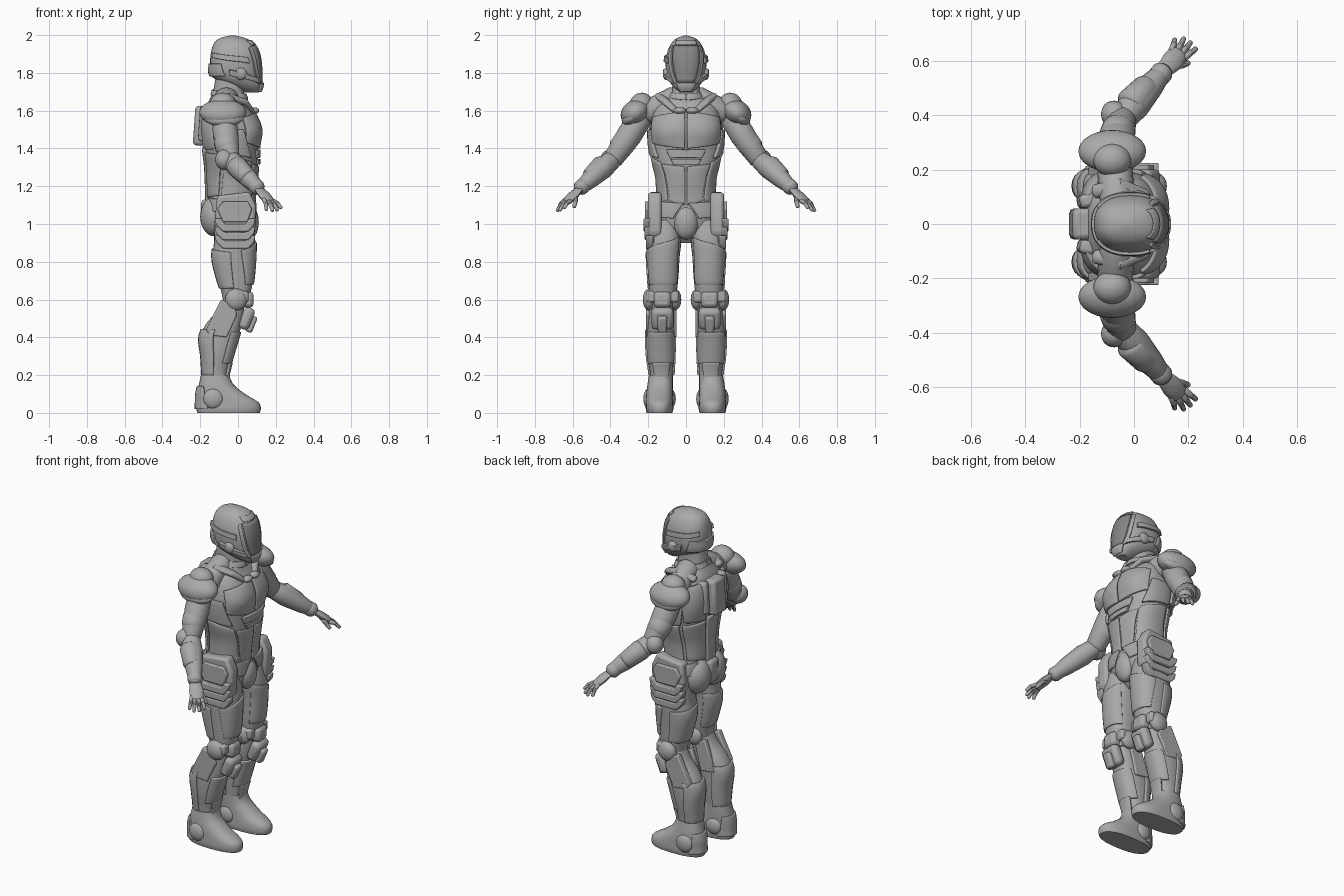
import bpy, bmesh, math
from mathutils import Vector, Matrix, Euler

if "Cube" in bpy.data.objects:
    bpy.data.objects.remove(bpy.data.objects["Cube"])

def material(name, v):
    m = bpy.data.materials.new(name)
    m.diffuse_color = (v, v, v, 1)
    m.use_nodes = True
    m.node_tree.nodes["Principled BSDF"].inputs["Base Color"].default_value = m.diffuse_color
    return m

ARMOUR = material("armour_grey", 0.40)
VISOR = material("visor_grey", 0.24)

def finish(name, bm, mirror=True, bevel=0, solid=0, mat=ARMOUR, recalc=True):
    if recalc:
        bmesh.ops.recalc_face_normals(bm, faces=bm.faces)
    me = bpy.data.meshes.new(name)
    bm.to_mesh(me)
    bm.free()
    ob = bpy.data.objects.new(name, me)
    bpy.context.collection.objects.link(ob)
    me.materials.append(mat)
    if solid:
        s = ob.modifiers.new("thickness", 'SOLIDIFY')
        s.thickness, s.offset = solid, 1
    if bevel:
        b = ob.modifiers.new("bevel", 'BEVEL')
        b.width, b.segments, b.limit_method = bevel, 2, 'ANGLE'
    if mirror:
        m = ob.modifiers.new("mirror", 'MIRROR')
        m.use_axis = (False, True, False)
        m.use_mirror_merge = False
    return ob

def sample(rows, z):
    """Smooth value of a (z, xc, yc, rx, ry) profile at a height."""
    z = min(max(z, rows[0][0]), rows[-1][0])
    i = max(k for k in range(len(rows) - 1) if rows[k][0] <= z + 1e-9)
    a, b = rows[i], rows[i + 1]
    p, q = rows[max(i - 1, 0)], rows[min(i + 2, len(rows) - 1)]
    h = b[0] - a[0]
    t = (z - a[0]) / h
    out = []
    for k in range(1, 5):
        m0 = (b[k] - p[k]) / (b[0] - p[0]) * h
        m1 = (q[k] - a[k]) / (q[0] - a[0]) * h
        out.append((2*t**3 - 3*t*t + 1) * a[k] + (t**3 - 2*t*t + t) * m0
                   + (3*t*t - 2*t**3) * b[k] + (t**3 - t*t) * m1)
    return out

def on_surface(rows, deg, z, off=0, n=2.4):
    x, y, rx, ry = sample(rows, z)
    c, s = math.cos(math.radians(deg)), math.sin(math.radians(deg))
    f = lambda v: math.copysign(abs(v) ** (2 / n), v)
    return Vector((x + (rx + off) * f(c), y + (ry + off) * f(s), z))

def skin_rings(bm, rings):
    vr = [[bm.verts.new(p) for p in r] for r in rings]
    for a, b in zip(vr, vr[1:]):
        for i in range(len(a)):
            j = (i + 1) % len(a)
            bm.faces.new((a[i], a[j], b[j], b[i]))
    bm.faces.new(vr[0][::-1])
    bm.faces.new(vr[-1])

def loft(name, rows, mirror=True, levels=20, seg=32):
    bm = bmesh.new()
    z0, z1 = rows[0][0], rows[-1][0]
    skin_rings(bm, [[on_surface(rows, 360 * i / seg, z0 + (z1 - z0) * k / levels)
                     for i in range(seg)] for k in range(levels + 1)])
    return finish(name, bm, mirror)

def panel(name, rows, corners, thick=0.016, bulge=0, mirror=True, mat=ARMOUR, off=-0.003, n=10):
    """Armour plate over a lofted part; corners are (degrees, z), counter-clockwise."""
    bm = bmesh.new()
    a, b, c, d = [Vector(k) for k in corners]
    g = []
    for j in range(n + 1):
        v = j / n
        line = []
        for i in range(n + 1):
            u = i / n
            q = a.lerp(b, u).lerp(d.lerp(c, u), v)
            o = off + bulge * math.sin(math.pi * u) * math.sin(math.pi * v)
            line.append(bm.verts.new(on_surface(rows, q.x, q.y, o)))
        g.append(line)
    for j in range(n):
        for i in range(n):
            bm.faces.new((g[j][i], g[j][i+1], g[j+1][i+1], g[j+1][i]))
    return finish(name, bm, mirror, 0.004 if thick > 0.01 else 0, thick, mat, False)

def tube(name, pts, radii, flat=1.0, side=(0, 0, 1), mirror=True, seg=16):
    """Round-ended limb along points; flat squeezes it along one side."""
    pts = [Vector(p) for p in pts]
    d0, d1 = (pts[0] - pts[1]).normalized(), (pts[-1] - pts[-2]).normalized()
    cap = ((1.0, 0.15), (0.85, 0.6), (0.5, 0.87))
    ps = [pts[0] + d0 * radii[0] * 0.5 * k for k, _ in cap] + pts \
        + [pts[-1] + d1 * radii[-1] * 0.5 * k for k, _ in cap[::-1]]
    rs = [radii[0] * k for _, k in cap] + list(radii) + [radii[-1] * k for _, k in cap[::-1]]
    rings = []
    for i, p in enumerate(ps):
        t = (ps[min(i + 1, len(ps) - 1)] - ps[max(i - 1, 0)]).normalized()
        u = t.cross(Vector(side)).normalized()
        w = u.cross(t)
        rings.append([p + rs[i] * (u * math.cos(a) + w * math.sin(a) * flat)
                      for a in (2 * math.pi * k / seg for k in range(seg))])
    bm = bmesh.new()
    skin_rings(bm, rings)
    return finish(name, bm, mirror)

def ball(name, loc, scale, rot=(0, 0, 0), mirror=True):
    bm = bmesh.new()
    m = Matrix.LocRotScale(Vector(loc), Euler([math.radians(r) for r in rot]), Vector(scale))
    bmesh.ops.create_uvsphere(bm, u_segments=24, v_segments=14, radius=1, matrix=m)
    return finish(name, bm, mirror)

def box(name, loc, size, rot=(0, 0, 0), bevel=0.012, mirror=True):
    bm = bmesh.new()
    m = Matrix.LocRotScale(Vector(loc), Euler([math.radians(r) for r in rot]), Vector(size))
    bmesh.ops.create_cube(bm, size=1, matrix=m)
    return finish(name, bm, mirror, bevel)

def plate(name, outline, y0, y1, bevel=0.006):
    """Flat side plate: (x, z) outline extruded in y."""
    bm = bmesh.new()
    skin_rings(bm, [[(x, y, z) for x, z in outline] for y in (y0, y1)])
    return finish(name, bm, True, bevel)

# torso
TORSO = [(1.08, -.035, 0, .12, .155), (1.15, -.035, 0, .123, .15), (1.25, -.03, 0, .13, .155),
         (1.32, -.03, 0, .135, .172), (1.42, -.035, 0, .142, .188), (1.5, -.035, 0, .148, .19),
         (1.57, -.045, 0, .135, .18), (1.62, -.055, 0, .115, .16), (1.66, -.055, 0, .095, .11),
         (1.70, -.05, 0, .08, .08)]
loft("torso", TORSO, False, 30, 40)
panel("chest_plate", TORSO, [(1, 1.40), (62, 1.43), (66, 1.56), (1, 1.59)], bulge=0.012)
panel("upper_abdomen", TORSO, [(-24, 1.35), (24, 1.35), (30, 1.395), (-30, 1.395)], mirror=False)
panel("middle_abdomen", TORSO, [(-18, 1.315), (18, 1.315), (23, 1.345), (-23, 1.345)], mirror=False)
panel("belly_plate", TORSO, [(1, 1.10), (30, 1.12), (44, 1.32), (1, 1.305)], 0.011)
panel("oblique_plate", TORSO, [(34, 1.12), (112, 1.13), (105, 1.37), (47, 1.33)], 0.012)
panel("flank_plate", TORSO, [(50, 1.35), (110, 1.38), (115, 1.50), (70, 1.50)], 0.018)
panel("shoulder_blade", TORSO, [(116, 1.40), (160, 1.40), (160, 1.62), (112, 1.60)], 0.024, 0.01)
panel("lower_back_plate", TORSO, [(118, 1.15), (168, 1.14), (165, 1.38), (112, 1.37)], 0.013)
panel("spine_plate", TORSO, [(170, 1.12), (190, 1.12), (192, 1.40), (168, 1.40)], 0.02, mirror=False)
box("back_pack", (-.195, 0, 1.52), (.075, .115, .21), (0, 4, 0), 0.018, False)
box("pack_side", (-.175, .085, 1.53), (.06, .05, .19), (0, 4, 12), 0.015)
tube("collar_strap", [(.075, .045, 1.59), (.035, .105, 1.645), (-.05, .14, 1.675), (-.14, .12, 1.645)],
     [.02, .026, .028, .026], 0.7)
ball("collar_button", (.087, .033, 1.60), (.025, .033, .018))
tube("trapezius", [(-.06, .06, 1.665), (-.07, .2, 1.59)], [.065, .065])

# neck
NECK = [(1.60, -.05, 0, .09, .09), (1.66, -.05, 0, .095, .09), (1.70, -.05, 0, .082, .075),
        (1.78, -.04, 0, .078, .072)]
loft("neck", NECK, False)
panel("neck_ring", NECK, [(0, 1.655), (180, 1.68), (180, 1.71), (0, 1.685)], 0.012, n=16)

# helmet
HEAD = [(1.695, .075, 0, .035, .03), (1.73, .04, 0, .085, .07), (1.78, -.008, 0, .13, .098),
        (1.85, -.015, 0, .132, .108), (1.91, -.018, 0, .125, .099), (1.96, -.022, 0, .103, .075),
        (1.985, -.028, 0, .066, .047), (1.998, -.03, 0, .012, .01)]
loft("helmet", HEAD, False, 30, 40)
panel("visor", HEAD, [(-24, 1.75), (24, 1.75), (42, 1.94), (-42, 1.94)], 0.009, 0.004, False, VISOR)
panel("visor_rim", HEAD, [(27, 1.735), (40, 1.75), (55, 1.93), (45, 1.94)], 0.013)
panel("chin_guard", HEAD, [(-35, 1.705), (35, 1.705), (32, 1.748), (-32, 1.748)], 0.014, mirror=False)
panel("brow_plate", HEAD, [(-38, 1.945), (38, 1.945), (45, 1.968), (-45, 1.968)], 0.007, mirror=False)
panel("jaw_bar", HEAD, [(38, 1.745), (100, 1.79), (100, 1.82), (40, 1.775)], 0.02)
panel("temple_bar", HEAD, [(60, 1.85), (150, 1.88), (150, 1.905), (60, 1.88)], 0.014)
panel("nape_plate", HEAD, [(110, 1.785), (250, 1.785), (240, 1.85), (120, 1.85)], 0.012, mirror=False, n=16)
ball("ear_disc", (.015, .105, 1.795), (.032, .018, .032))

# pelvis
PELVIS = [(.90, -.03, 0, .05, .05), (.96, -.03, 0, .1, .13), (1.03, -.035, 0, .122, .175),
          (1.09, -.035, 0, .122, .18), (1.15, -.035, 0, .12, .16)]
loft("pelvis", PELVIS, False, 14, 36)
panel("belt", PELVIS, [(18, 1.03), (150, 1.07), (150, 1.135), (2, 1.11)], 0.016, n=16)
ball("groin_guard", (.06, 0, 1.01), (.05, .066, .092), mirror=False)
ball("seat_guard", (-.125, .07, 1.04), (.075, .085, .105))
box("tail_guard", (-.165, 0, 1.06), (.06, .09, .14), (0, 0, 0), 0.02, False)
plate("hip_block", [(-.11, 1.15), (.06, 1.17), (.095, 1.1), (.09, .95), (.05, .9), (-.09, .92), (-.125, 1.0)],
      .13, .2, 0.015)
plate("hip_plate", [(-.11, 1.08), (-.08, 1.12), (.05, 1.12), (.075, 1.08), (.05, 1.01), (-.08, 1.01)], .18, .218)
for k, z in enumerate((1.0, .955, .91)):
    plate("hip_strip_%d" % (k + 1), [(-.125, z + .03), (-.09, z + .03), (-.07, z), (.04, z), (.06, z + .03), (.092, z + .03),
          (.085, z - .005), (.055, z - .04), (-.08, z - .04), (-.115, z - .005)], .17, .225 - .006 * k)

# thighs
THIGH = [(.56, -.015, .125, .06, .06), (.64, -.01, .122, .078, .073), (.72, -.015, .12, .097, .08),
         (.82, -.022, .12, .112, .086), (.92, -.018, .116, .108, .092), (1.02, -.03, .11, .1, .085)]
loft("thigh", THIGH)
panel("front_thigh_plate", THIGH, [(-60, .68), (60, .68), (75, .86), (-50, .93)], 0.011)
panel("rear_thigh_plate", THIGH, [(95, .66), (240, .66), (240, .88), (95, .85)], 0.011)

# knees
ball("knee_disc", (-.01, .195, .6), (.058, .034, .058))
ball("inner_knee_disc", (-.01, .055, .6), (.055, .03, .055))
box("knee_cap", (.045, .125, .6), (.075, .09, .085), (0, 0, 0), 0.02)
box("knee_band", (.01, .125, .615), (.09, .175, .06))
box("shin_cap", (.045, .125, .5), (.06, .115, .12), (0, 22, 0), 0.022)
box("shin_cap_ridge", (.07, .125, .47), (.04, .05, .09), (0, 22, 0), 0.012)

# shins
SHIN = [(.10, -.12, .135, .063, .062), (.2, -.12, .13, .064, .06), (.3, -.11, .134, .08, .07),
        (.40, -.1, .135, .1, .074), (.47, -.075, .133, .095, .073), (.55, -.035, .13, .068, .066),
        (.62, -.02, .125, .05, .055)]
loft("shin", SHIN)
panel("calf_plate", SHIN, [(95, .2), (265, .2), (255, .44), (105, .44)], 0.014)
panel("front_shin_plate", SHIN, [(-70, .26), (70, .26), (60, .43), (-60, .43)], 0.012)
panel("ankle_plate", SHIN, [(-30, .14), (30, .14), (35, .27), (-35, .27)], 0.016)
plate("outer_shin_plate", [(-.09, .6), (-.02, .57), (-.005, .52), (-.06, .4), (-.15, .41), (-.17, .44)], .175, .212)
plate("inner_shin_plate", [(-.09, .59), (-.02, .56), (-.06, .4), (-.15, .41)], .05, .08)

# boots
BOOT = [(0, -.05, .14, .165, .068), (.02, -.05, .14, .171, .073), (.055, -.055, .14, .165, .072),
        (.1, -.09, .14, .128, .07), (.15, -.115, .137, .092, .067), (.2, -.122, .133, .074, .063)]
loft("boot", BOOT)
panel("heel_guard", BOOT, [(125, .02), (235, .02), (230, .14), (130, .14)], 0.012)
ball("ankle_disc", (-.13, .198, .075), (.054, .028, .054))
ball("inner_ankle_disc", (-.13, .08, .075), (.05, .026, .05))

# shoulders
ball("shoulder_pad", (-.08, .268, 1.59), (.125, .082, .066), (-32, 0, 0))
ball("shoulder_rim", (-.075, .285, 1.565), (.108, .062, .04), (-36, 0, 0))
ball("shoulder_cap", (-.08, .235, 1.635), (.07, .062, .06), (-20, 0, 0))

# arms
ELBOW = Vector((-.045, .385, 1.345))
WRIST = Vector((.11, .565, 1.185))
tube("upper_arm", [(-.075, .245, 1.56), (-.065, .3, 1.47), ELBOW], [.066, .068, .054])
tube("upper_arm_band", [(-.064, .32, 1.44), (-.056, .35, 1.4)], [.066, .063])
ball("elbow_disc", ELBOW + Vector((-.025, .015, -.005)), (.05, .055, .055), (0, 0, 30))
axis = WRIST - ELBOW
tube("forearm", [ELBOW, ELBOW + axis * .3, ELBOW + axis * .7, WRIST], [.05, .058, .048, .033])
tube("forearm_guard", [ELBOW + axis * .28 + Vector((-.008, .008, .008)),
     ELBOW + axis * .62 + Vector((-.006, .006, .006))], [.058, .05])
tube("wrist_cuff", [ELBOW + axis * .88, ELBOW + axis * .97], [.041, .041])

# hands
tube("palm", [WRIST, (.14, .597, 1.152), (.162, .625, 1.125)], [.03, .04, .036], 0.5, (.3, .35, .6))
tips = [(.150, .678, 1.075), (.183, .682, 1.07), (.208, .668, 1.073), (.228, .645, 1.085)]
for k, tip in enumerate(tips):
    root = Vector((.138 + .016 * k, .638 - .009 * k, 1.13 - .003 * k))
    mid = root.lerp(Vector(tip), .5) + Vector((.003, .003, .006))
    tube("finger_%d" % (k + 1), [root, mid, tip], [.012, .0115, .009], seg=10)
tube("thumb", [(.145, .585, 1.15), (.178, .585, 1.12), (.2, .592, 1.092)], [.015, .013, .01], seg=10)

# smooth shading with crisp edges
bpy.ops.object.select_all(action='SELECT')
bpy.context.view_layer.objects.active = bpy.context.selected_objects[0]
bpy.ops.object.shade_smooth_by_angle(angle=math.radians(35))
